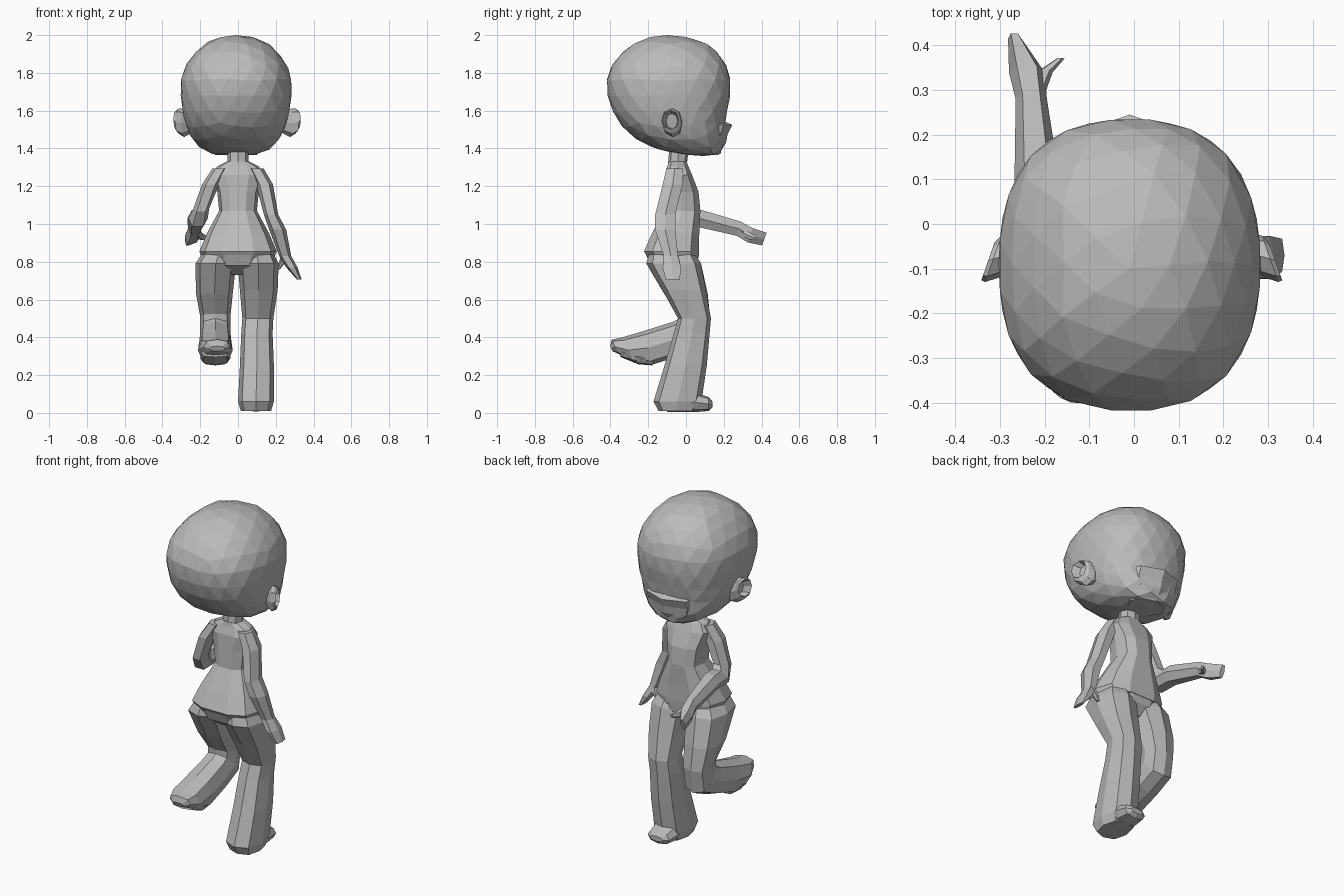
import bpy, bmesh, math
from mathutils import Vector

grey = bpy.data.materials.new("plain grey")
grey.diffuse_color = (0.5, 0.5, 0.5, 1)


def finish(name, bm):
    bmesh.ops.recalc_face_normals(bm, faces=bm.faces)
    me = bpy.data.meshes.new(name)
    bm.to_mesh(me)
    bm.free()
    me.materials.append(grey)
    ob = bpy.data.objects.new(name, me)
    bpy.context.collection.objects.link(ob)
    return ob


def loft(name, sections, n=8, u=(1, 0, 0), power=0.85):
    """Skin rings (x, y, z, radius along u, radius along v, tilt of v from +y towards +z)."""
    bm = bmesh.new()
    u = Vector(u)
    rings = []
    for x, y, z, ru, rv, tilt in sections:
        t = math.radians(tilt)
        v = Vector((0, math.cos(t), math.sin(t)))
        ring = []
        for i in range(n):
            a = 2 * math.pi * i / n
            c, s = round(math.cos(a), 6), round(math.sin(a), 6)
            c = math.copysign(abs(c) ** power, c)
            s = math.copysign(abs(s) ** power, s)
            ring.append(bm.verts.new(Vector((x, y, z)) + u * ru * c + v * rv * s))
        rings.append(ring)
    for a, b in zip(rings, rings[1:]):
        for i in range(n):
            j = (i + 1) % n
            bm.faces.new((a[i], a[j], b[j], b[i]))
    bm.faces.new(rings[0])
    bm.faces.new(rings[-1])
    return finish(name, bm)


# Head: faceted ball reshaped by a profile of (z, back y, front y, half width)
profile = [(1.35, .04, .18, .08), (1.40, -.17, .195, .19), (1.46, -.285, .205, .24),
           (1.54, -.36, .205, .272), (1.62, -.40, .225, .288), (1.72, -.425, .24, .297),
           (1.80, -.415, .232, .29), (1.88, -.37, .195, .245), (1.95, -.29, .125, .18),
           (1.985, -.21, .03, .11), (2.01, -.11, -.10, 0.0)]


def head_size(z):
    for a, b in zip(profile, profile[1:]):
        if z <= b[0]:
            f = (z - a[0]) / (b[0] - a[0])
            return [p + (q - p) * f for p, q in zip(a[1:], b[1:])]
    return profile[-1][1:]


bm = bmesh.new()
bmesh.ops.create_icosphere(bm, subdivisions=3, radius=1)
for v in bm.verts:
    z = 1.68 + 0.32 * v.co.z
    back, front, half = head_size(z)
    flat = Vector((v.co.x, v.co.y))
    d = flat.normalized() if flat.length > 1e-4 else Vector((0, 0))
    d *= 1 + 0.06 * (2 * d.x * d.y) ** 2   # slightly fuller corners
    v.co = (-0.01 + half * d.x, (back + front) / 2 + (front - back) / 2 * d.y, z)
finish("head", bm)

# Muzzle with a shelf under the face
loft("muzzle", [(-.01, .09, 1.365, .11, .08, 0), (-.01, .09, 1.43, .16, .122, 0),
                (-.01, .09, 1.475, .18, .13, 0), (-.01, .09, 1.525, .18, .155, 0),
                (-.01, .07, 1.545, .16, .13, 0)], 8, power=1)

# Ears: hollow cups, swept back and outwards
for side, label in ((1, "right"), (-1, "left")):
    cup = [(.225, -.055, 1.53, .03, .04), (.28, -.07, 1.535, .05, .075),
           (.31, -.078, 1.545, .052, .066), (.322, -.083, 1.552, .043, .05),
           (.285, -.075, 1.545, .03, .04)]
    loft(label + "_ear", [(-.005 + side * x, y, z, a, b, 90) for x, y, z, a, b in cup],
         u=(-side * .35, 1, 0))

# Neck and torso
loft("neck", [(0, -.045, 1.27, .075, .06, 0), (0, -.045, 1.32, .055, .05, 0),
              (0, -.035, 1.42, .055, .052, 0)], 8)
torso = [(.82, .19, -.205, .072), (.855, .205, -.228, .075), (.95, .165, -.185, .075),
         (1.07, .10, -.125, .08), (1.17, .11, -.12, .07), (1.26, .14, -.115, .035),
         (1.305, .11, -.10, .015), (1.33, .06, -.095, .005)]
loft("torso", [(0, (b + f) / 2, z, w, (f - b) / 2, 0) for z, w, b, f in torso], 10, power=.75)
loft("pelvis", [(0, -.05, .73, .06, .07, 0), (0, -.065, .78, .16, .13, 0),
                (0, -.073, .84, .19, .145, 0)], 10)

# Standing leg and foot
loft("standing_leg", [(.10, -.075, .85, .085, .12, 0), (.107, -.065, .79, .108, .145, 0),
                      (.11, -.01, .65, .10, .115, 0), (.105, .045, .50, .082, .087, 0),
                      (.10, .03, .42, .083, .095, 0), (.10, -.002, .25, .09, .112, 0),
                      (.095, -.045, .06, .095, .127, 0), (.095, -.045, .01, .08, .10, 0)],
     power=.75)
loft("standing_foot", [(.095, -.10, .04, .06, .035, 90), (.095, .06, .055, .08, .05, 90),
                       (.095, .12, .047, .07, .037, 90), (.095, .14, .045, .04, .015, 90)])

# Raised leg bent backwards at the knee
loft("raised_leg", [(-.10, -.075, .85, .085, .12, 0), (-.118, -.065, .79, .108, .145, 0),
                    (-.125, 0, .63, .097, .115, 0), (-.12, .045, .51, .08, .085, -10),
                    (-.12, .035, .43, .08, .10, -45), (-.12, -.04, .395, .083, .092, -75),
                    (-.12, -.20, .345, .09, .092, -78), (-.12, -.305, .332, .092, .075, -65),
                    (-.112, -.375, .35, .07, .042, -65), (-.11, -.395, .34, .04, .015, -65)],
     power=.75)
loft("raised_foot", [(-.12, -.34, .32, .075, .025, 70), (-.12, -.24, .29, .08, .035, 70),
                     (-.12, -.17, .275, .06, .025, 70)], power=.7)

# Hanging arm with hand and thumb
loft("hanging_arm", [(.095, -.06, 1.295, .04, .05, 0), (.14, -.07, 1.21, .045, .06, 0),
                     (.175, -.11, 1.05, .038, .06, 0), (.21, -.11, .97, .045, .06, 0),
                     (.25, -.08, .83, .032, .043, 0), (.285, -.075, .77, .03, .055, 0),
                     (.325, -.07, .705, .012, .042, 0)], 6)
loft("hanging_thumb", [(.25, -.065, .84, .02, .025, 0), (.235, -.05, .80, .018, .02, 0),
                       (.215, -.045, .76, .007, .01, 0)], 6)

# Arm reaching forward with hand and thumb
loft("reaching_arm", [(-.095, -.06, 1.295, .04, .05, 0), (-.145, -.07, 1.21, .045, .06, 0),
                      (-.195, -.06, 1.08, .042, .06, 15), (-.212, -.02, 1.03, .052, .065, 50),
                      (-.215, .07, 1.03, .053, .052, 75), (-.23, .28, .975, .035, .044, 75),
                      (-.24, .34, .94, .04, .045, 70), (-.268, .415, .92, .014, .04, 70)], 6)
loft("reaching_thumb", [(-.22, .29, .96, .02, .025, 80), (-.20, .34, .935, .018, .02, 80),
                        (-.165, .37, .925, .009, .012, 80)], 6)
